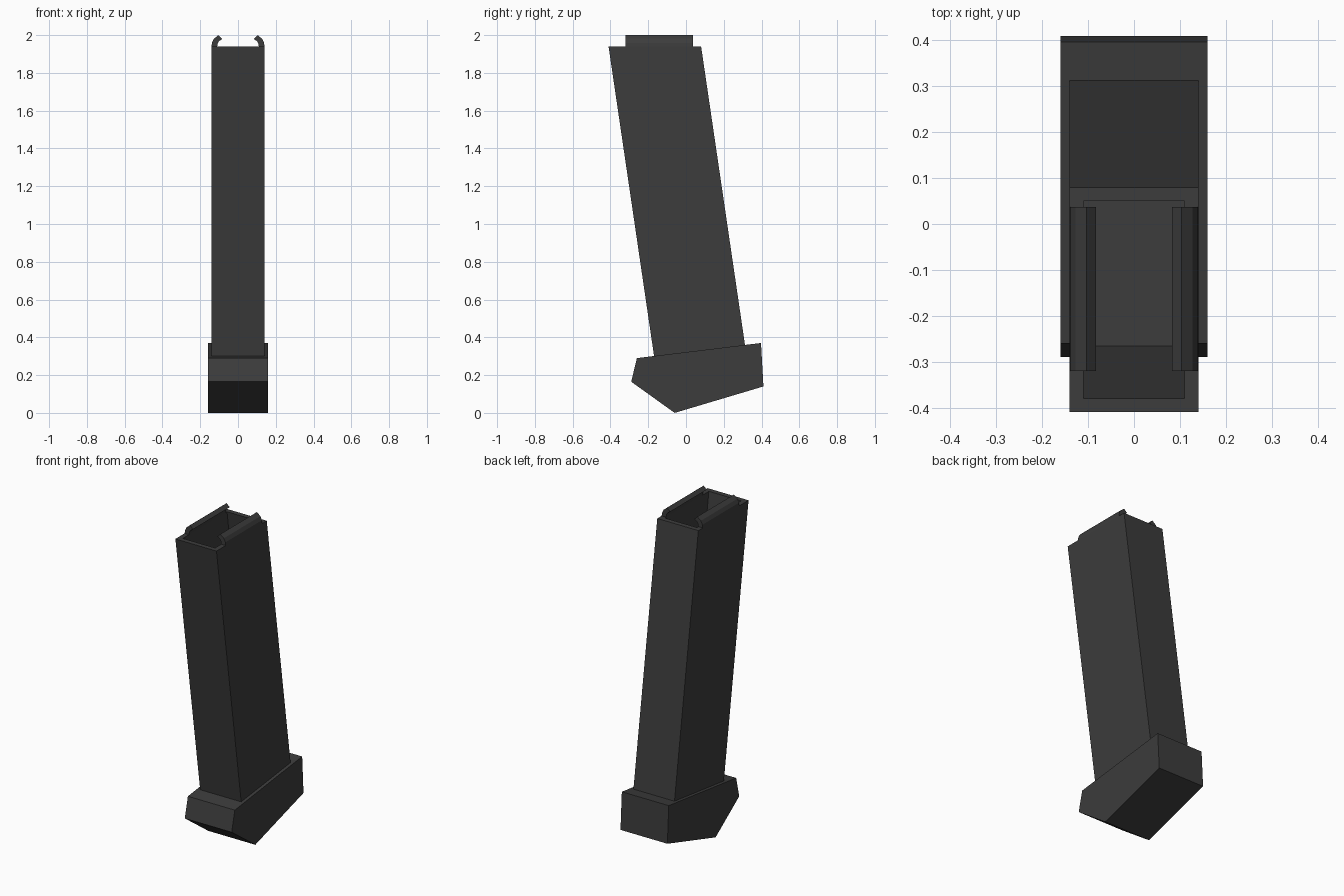
import bpy, bmesh

if "Cube" in bpy.data.objects:
    bpy.data.objects.remove(bpy.data.objects["Cube"])

mat = bpy.data.materials.new("dark grey metal")
mat.diffuse_color = (0.045, 0.045, 0.045, 1)
mat.use_nodes = True
mat.node_tree.nodes["Principled BSDF"].inputs["Base Color"].default_value = mat.diffuse_color


def finish(name, bm):
    bmesh.ops.recalc_face_normals(bm, faces=bm.faces)
    me = bpy.data.meshes.new(name)
    bm.to_mesh(me)
    bm.free()
    me.materials.append(mat)
    ob = bpy.data.objects.new(name, me)
    bpy.context.collection.objects.link(ob)
    return ob


def loft(name, loops):
    """Join successive point loops with quads and cap both ends."""
    bm = bmesh.new()
    rings = [[bm.verts.new(p) for p in loop] for loop in loops]
    n = len(rings[0])
    for a, b in zip(rings, rings[1:]):
        for i in range(n):
            j = (i + 1) % n
            bm.faces.new((a[i], a[j], b[j], b[i]))
    bm.faces.new(rings[0])
    bm.faces.new(rings[-1])
    return finish(name, bm)


# Leaning hollow body: outside up, over the rim, down to the inner floor
TOP, LEAN = 1.94, 0.147


def section(z, inset):
    shift = (TOP - z) * LEAN
    x, y0, y1 = 0.14 - inset, -0.41 + inset + shift, 0.08 - inset + shift
    return [(-x, y0, z), (x, y0, z), (x, y1, z), (-x, y1, z)]


loft("body", [section(0.2, 0), section(TOP, 0),
              section(TOP, 0.03), section(1.16, 0.03)])

# Angular base plate, side profile extruded across x
base = [(-0.26, 0.29), (0.397, 0.37), (0.41, 0.14), (-0.06, 0.0), (-0.29, 0.165)]
loft("base_plate", [[(x, y, z) for y, z in base] for x in (-0.16, 0.16)])

# Curled feed lips on both sides of the opening
lip = [(0.14, 1.94), (0.138, 1.959), (0.127, 1.981), (0.103, 2.0),
       (0.083, 1.98), (0.1, 1.968), (0.108, 1.955), (0.11, 1.94)]
for side, name in ((-1, "left_feed_lip"), (1, "right_feed_lip")):
    loft(name, [[(side * x, y, z) for x, z in lip] for y in (-0.32, 0.037)])
